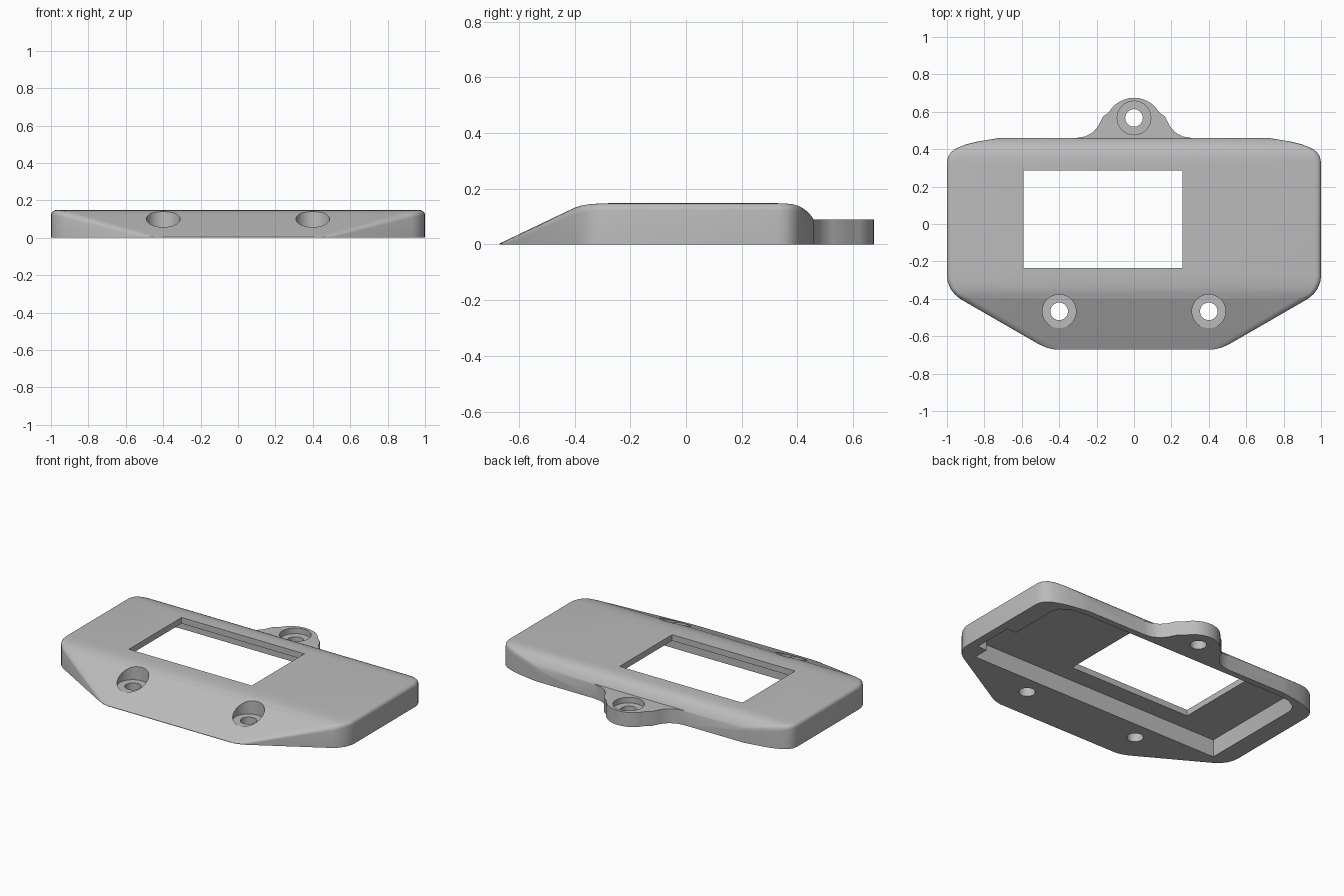
import bpy, bmesh, math

cube = bpy.data.objects.get("Cube")
if cube:
    bpy.data.objects.remove(cube, do_unlink=True)

grey = bpy.data.materials.new("plain grey")
grey.use_nodes = True
COLOUR = (0.5, 0.5, 0.5, 1)
grey.diffuse_color = COLOUR
grey.node_tree.nodes["Principled BSDF"].inputs["Base Color"].default_value = COLOUR


def finish(name, bm):
    bmesh.ops.recalc_face_normals(bm, faces=bm.faces[:])
    mesh = bpy.data.meshes.new(name)
    bm.to_mesh(mesh)
    bm.free()
    mesh.materials.append(grey)
    obj = bpy.data.objects.new(name, mesh)
    bpy.context.collection.objects.link(obj)
    return obj


def loft(name, sections):
    bm = bmesh.new()
    rings = [[bm.verts.new(p) for p in s] for s in sections]
    n = len(rings[0])
    for a, b in zip(rings, rings[1:]):
        for i in range(n):
            j = (i + 1) % n
            bm.faces.new((a[i], a[j], b[j], b[i]))
    bm.faces.new(rings[0])
    bm.faces.new(rings[-1])
    return finish(name, bm)


def prism(name, outline, z0, z1):
    return loft(name, [[(x, y, z) for x, y in outline] for z in (z0, z1)])


def box(name, x0, x1, y0, y1, z0, z1):
    return prism(name, [(x0, y0), (x1, y0), (x1, y1), (x0, y1)], z0, z1)


def cylinder(name, x, y, r, z0, z1, n=40):
    ring = [(x + r * math.cos(math.tau * i / n), y + r * math.sin(math.tau * i / n))
            for i in range(n)]
    return prism(name, ring, z0, z1)


def combine(target, tool, operation):
    tool.hide_render = True
    mod = target.modifiers.new("join", 'BOOLEAN')
    mod.object, mod.operation, mod.solver = tool, operation, 'EXACT'
    bpy.context.view_layer.objects.active = target
    bpy.ops.object.modifier_apply(modifier=mod.name)
    bpy.data.objects.remove(tool, do_unlink=True)


# Cover shell: cross-sections along y, each as y, half width, height
ROWS = [(-.67, .43, .003), (-.662, .465, .007), (-.645, .505, .015),
        (-.4, .93, .132), (-.375, .96, .14), (-.345, .982, .145),
        (-.31, .996, .147), (-.28, 1, .148), (.33, 1, .148),
        (.36, .994, .147), (.385, .978, .144), (.405, .95, .138),
        (.425, .9, .127), (.44, .84, .114), (.452, .77, .1), (.46, .72, .085)]


def section(y, w, h):
    rx = .06 if y < -.38 else .03
    rz = min(.025, h * .5)
    half = [(w, 0)]
    for i in range(6):
        a = math.pi / 2 * i / 5
        half.append((w - rx + rx * math.cos(a), h - rz + rz * math.sin(a)))
    return [(x, y, z) for x, z in half + [(-x, z) for x, z in reversed(half)]]


cover = loft("cover", [section(*row) for row in ROWS])

# Rear mounting lug with flared root
flare = [(.31, .435), (.31, .46), (.26, .468), (.22, .49), (.19, .525), (.165, .575)]
crown = [(.155 * math.cos(a), .52 + .155 * math.sin(a))
         for a in (math.radians(d) for d in range(30, 91, 10))]
right = flare + crown[:-1]
outline = right + [(0, .675)] + [(-x, y) for x, y in reversed(right)]
combine(cover, prism("lug", outline, 0, .09), 'UNION')

# Hollow underside, with a shallow side notch
side = [(.88, -.35), (.88, .33), (.86, .375), (.8, .41), (.7, .42)]
pocket = side + [(-x, y) for x, y in reversed(side)]
combine(cover, prism("pocket", pocket, -.05, .11), 'DIFFERENCE')
combine(cover, box("notch", .8, .945, -.25, .01, -.05, .11), 'DIFFERENCE')

# Display window
combine(cover, box("window", -.59, .26, -.235, .285, .05, .3), 'DIFFERENCE')

# Counterbored screw holes
for x, y in ((-.4, -.467), (.4, -.467), (0, .567)):
    combine(cover, cylinder("counterbore", x, y, .09, .055, .3), 'DIFFERENCE')
    combine(cover, cylinder("screw_hole", x, y, .047, -.1, .3), 'DIFFERENCE')

bpy.ops.object.select_all(action='DESELECT')
cover.select_set(True)
bpy.context.view_layer.objects.active = cover
bpy.ops.object.shade_smooth_by_angle(angle=math.radians(30))
